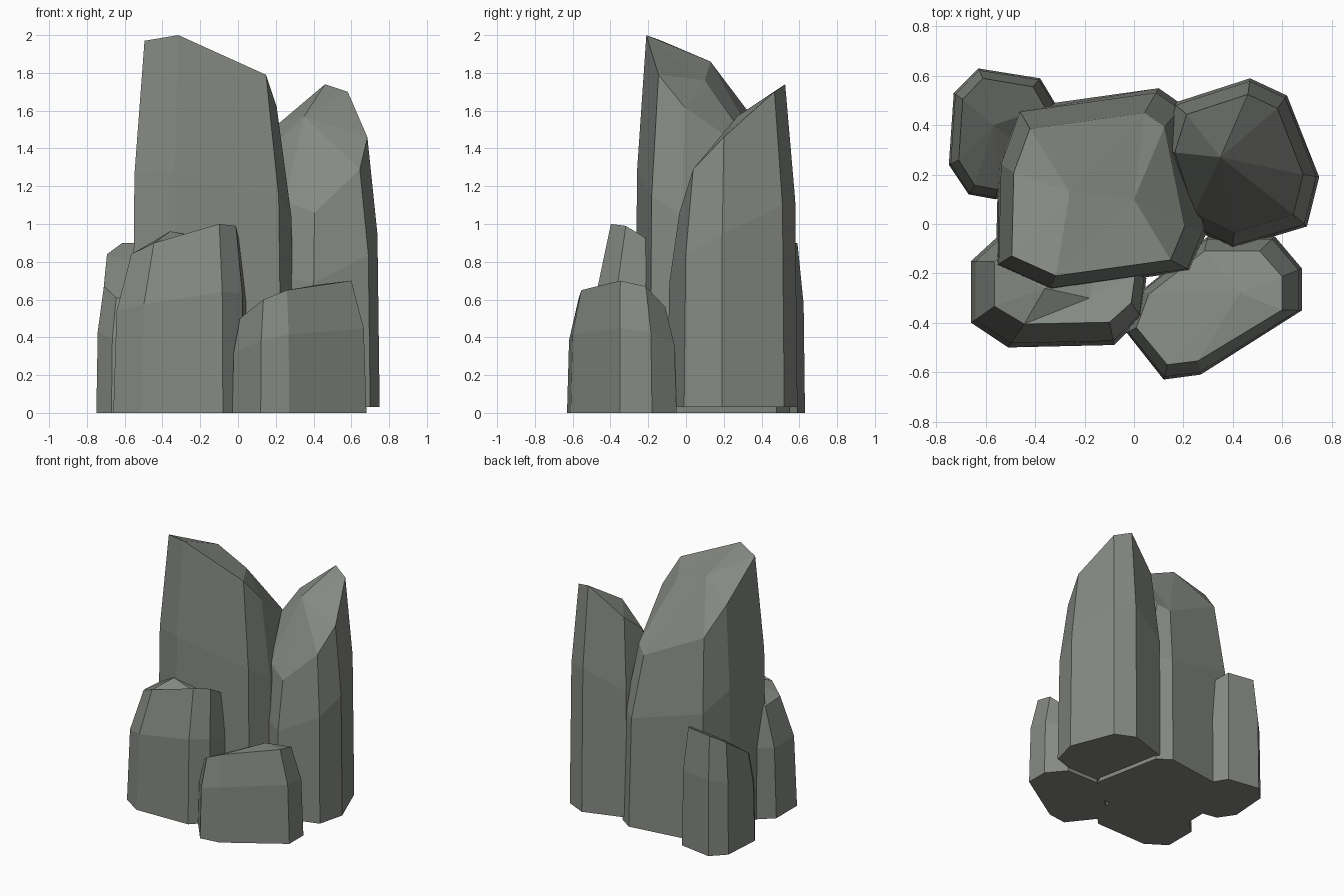
import bpy
import bmesh
from mathutils import Vector

cube = bpy.data.objects.get("Cube")
if cube:
    bpy.data.objects.remove(cube, do_unlink=True)

# One flat grey-green stone colour for every column
stone = bpy.data.materials.new("grey_stone")
stone.use_nodes = True
stone_colour = (0.235, 0.25, 0.225, 1.0)
stone.diffuse_color = stone_colour
stone.node_tree.nodes["Principled BSDF"].inputs["Base Color"].default_value = stone_colour


def rock_column(name, corners, peaks, inset, lean=(0, 0), floor=0.0, bend=0.64):
    """Eight-sided tapering column with a slanted, faceted crown.

    corners: counter-clockwise (x, y, rim height); x and y are at the foot.
    peaks: one crown point, or two joined by a ridge.
    """
    foot = [Vector((x, y, floor)) for x, y, _ in corners]
    low = [min(p[axis] for p in foot) for axis in range(2)]
    high = [max(p[axis] for p in foot) for axis in range(2)]

    # Rim: the foot outline pulled inwards, leaned and raised
    rim = []
    for corner in corners:
        point = Vector((0, 0, corner[2]))
        for axis in range(2):
            middle = (low[axis] + high[axis]) / 2
            shrink = 1 - 2 * inset / (high[axis] - low[axis])
            point[axis] = middle + (corner[axis] - middle) * shrink + lean[axis]
        rim.append(point)

    # Shoulder: the ring where the walls start to taper
    shoulder = []
    for base, top in zip(foot, rim):
        point = base.lerp(top, 0.18)
        point.z = floor + (top.z - floor) * bend
        shoulder.append(point)

    bm = bmesh.new()
    rings = [[bm.verts.new(p) for p in ring] for ring in (foot, shoulder, rim)]
    tips = [bm.verts.new(p) for p in peaks]
    count = len(corners)
    bm.faces.new(reversed(rings[0]))

    # Walls
    for lower, upper in zip(rings, rings[1:]):
        for i in range(count):
            j = (i + 1) % count
            bm.faces.new((lower[i], lower[j], upper[j], upper[i]))

    # Crown: each rim corner belongs to its nearest peak
    def nearest(vert):
        return min(tips, key=lambda tip: (tip.co.xy - vert.co.xy).length)

    for i in range(count):
        a, b = rings[2][i], rings[2][(i + 1) % count]
        tip_a, tip_b = nearest(a), nearest(b)
        bm.faces.new((a, b, tip_b))
        if tip_a is not tip_b:
            bm.faces.new((a, tip_b, tip_a))

    bmesh.ops.recalc_face_normals(bm, faces=bm.faces)
    mesh = bpy.data.meshes.new(name)
    bm.to_mesh(mesh)
    bm.free()
    mesh.materials.append(stone)
    column = bpy.data.objects.new(name, mesh)
    bpy.context.collection.objects.link(column)
    return column


# Tallest column in the middle
rock_column(
    "main_column",
    [(-0.56, -0.17, 1.97), (-0.34, -0.27, 2.0), (0.23, -0.19, 1.79), (0.3, -0.02, 1.62),
     (0.2, 0.48, 1.34), (0.1, 0.55, 1.29), (-0.47, 0.47, 1.52), (-0.55, 0.25, 1.72)],
    peaks=[(-0.26, 0.13, 1.86), (0, 0.1, 1.76)],
    inset=0.08, lean=(-0.015, -0.02))

# Second tallest, its crown sloping down to the front
rock_column(
    "back_left_column",
    [(0.4, -0.1, 1.06), (0.7, -0.01, 1.29), (0.75, 0.19, 1.46), (0.62, 0.52, 1.7),
     (0.47, 0.59, 1.74), (0.16, 0.49, 1.53), (0.1, 0.3, 1.4), (0.2, 0, 1.12)],
    peaks=[(0.35, 0.27, 1.57)],
    inset=0.065, floor=0.03)

# Short columns around the foot
rock_column(
    "front_right_column",
    [(-0.66, -0.4, 0.84), (-0.51, -0.5, 0.9), (-0.08, -0.49, 1.0), (0.03, -0.38, 0.99),
     (0.05, -0.22, 0.92), (-0.1, 0, 0.86), (-0.54, -0.04, 0.85), (-0.66, -0.15, 0.83)],
    peaks=[(-0.36, -0.26, 0.96), (-0.18, -0.3, 0.93)],
    inset=0.07, lean=(0.025, 0.025))

rock_column(
    "front_left_column",
    [(-0.03, -0.44, 0.5), (0.12, -0.63, 0.6), (0.27, -0.61, 0.65), (0.68, -0.35, 0.7),
     (0.68, -0.18, 0.67), (0.57, -0.05, 0.56), (0.3, -0.05, 0.5), (0.03, -0.27, 0.48)],
    peaks=[(0.43, -0.28, 0.68)],
    inset=0.06, lean=(-0.02, 0))

rock_column(
    "back_right_column",
    [(-0.67, 0.12, 0.61), (-0.56, 0.1, 0.6), (-0.32, 0.22, 0.65), (-0.32, 0.49, 0.86),
     (-0.38, 0.59, 0.9), (-0.63, 0.63, 0.9), (-0.73, 0.53, 0.84), (-0.75, 0.24, 0.67)],
    peaks=[(-0.57, 0.4, 0.8)],
    inset=0.04)
